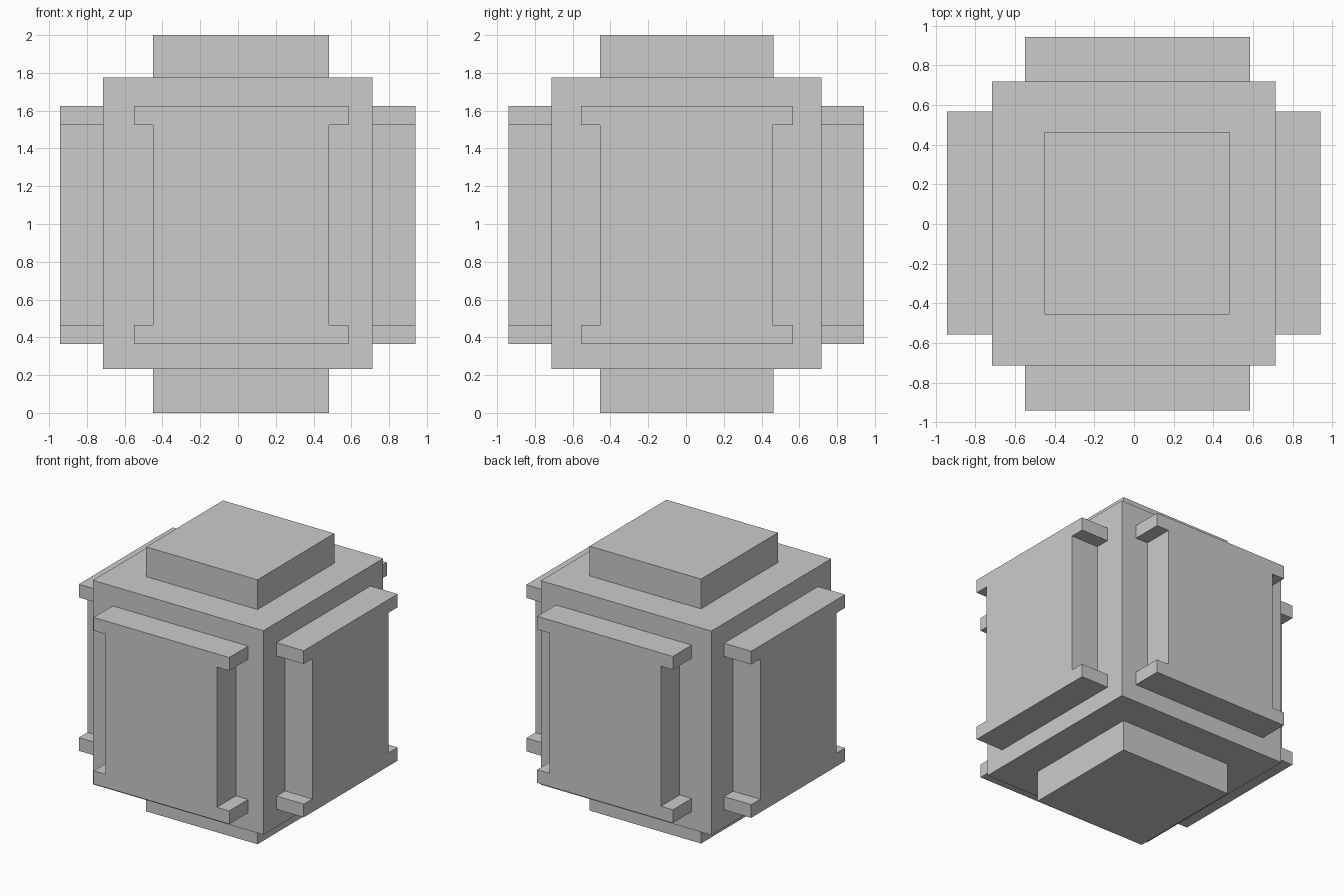
import bpy
import bmesh
from mathutils import Vector

if "Cube" in bpy.data.objects:
    bpy.data.objects.remove(bpy.data.objects["Cube"])

EMBED = 0.01  # raised parts sink slightly into the core


def prism(name, outline, offset):
    """Closed solid: planar 3D outline swept along an offset vector."""
    bm = bmesh.new()
    face = bm.faces.new([bm.verts.new(p) for p in outline])
    swept = bmesh.ops.extrude_face_region(bm, geom=[face], use_keep_orig=True)
    moved = [v for v in swept["geom"] if isinstance(v, bmesh.types.BMVert)]
    bmesh.ops.translate(bm, verts=moved, vec=Vector(offset))
    bmesh.ops.recalc_face_normals(bm, faces=bm.faces)
    mesh = bpy.data.meshes.new(name)
    bm.to_mesh(mesh)
    bm.free()
    obj = bpy.data.objects.new(name, mesh)
    bpy.context.collection.objects.link(obj)
    return obj


def box(name, x, y, z):
    outline = [(x[0], y[0], z[0]), (x[1], y[0], z[0]),
               (x[1], y[1], z[0]), (x[0], y[1], z[0])]
    return prism(name, outline, (0, 0, z[1] - z[0]))


def panel_profile(web, flange):
    """I-shaped outline as (across, height) points."""
    z0, z1, z2, z3 = 0.365, 0.465, 1.525, 1.625
    (w0, w1), (f0, f1) = web, flange
    return [(f0, z0), (f1, z0), (f1, z1), (w1, z1), (w1, z2), (f1, z2),
            (f1, z3), (f0, z3), (f0, z2), (w0, z2), (w0, z1), (f0, z1)]


# Central block
core_x, core_y, core_z = (-0.715, 0.712), (-0.713, 0.718), (0.232, 1.775)
box("core_block", core_x, core_y, core_z)

# Top and bottom plates
cap_x, cap_y = (-0.45, 0.482), (-0.455, 0.463)
box("top_plate", cap_x, cap_y, (core_z[1] - EMBED, 2.0))
box("bottom_plate", cap_x, cap_y, (0.0, core_z[0] + EMBED))

# Front and back I-shaped panels
profile = panel_profile((-0.45, 0.482), (-0.55, 0.585))
for name, inner, outer in (("front_panel", core_y[0] + EMBED, -0.94),
                           ("back_panel", core_y[1] - EMBED, 0.943)):
    prism(name, [(a, inner, z) for a, z in profile], (0, outer - inner, 0))

# Left and right I-shaped panels
profile = panel_profile((-0.455, 0.458), (-0.557, 0.566))
for name, inner, outer in (("left_panel", core_x[0] + EMBED, -0.942),
                           ("right_panel", core_x[1] - EMBED, 0.94)):
    prism(name, [(inner, a, z) for a, z in profile], (outer - inner, 0, 0))
